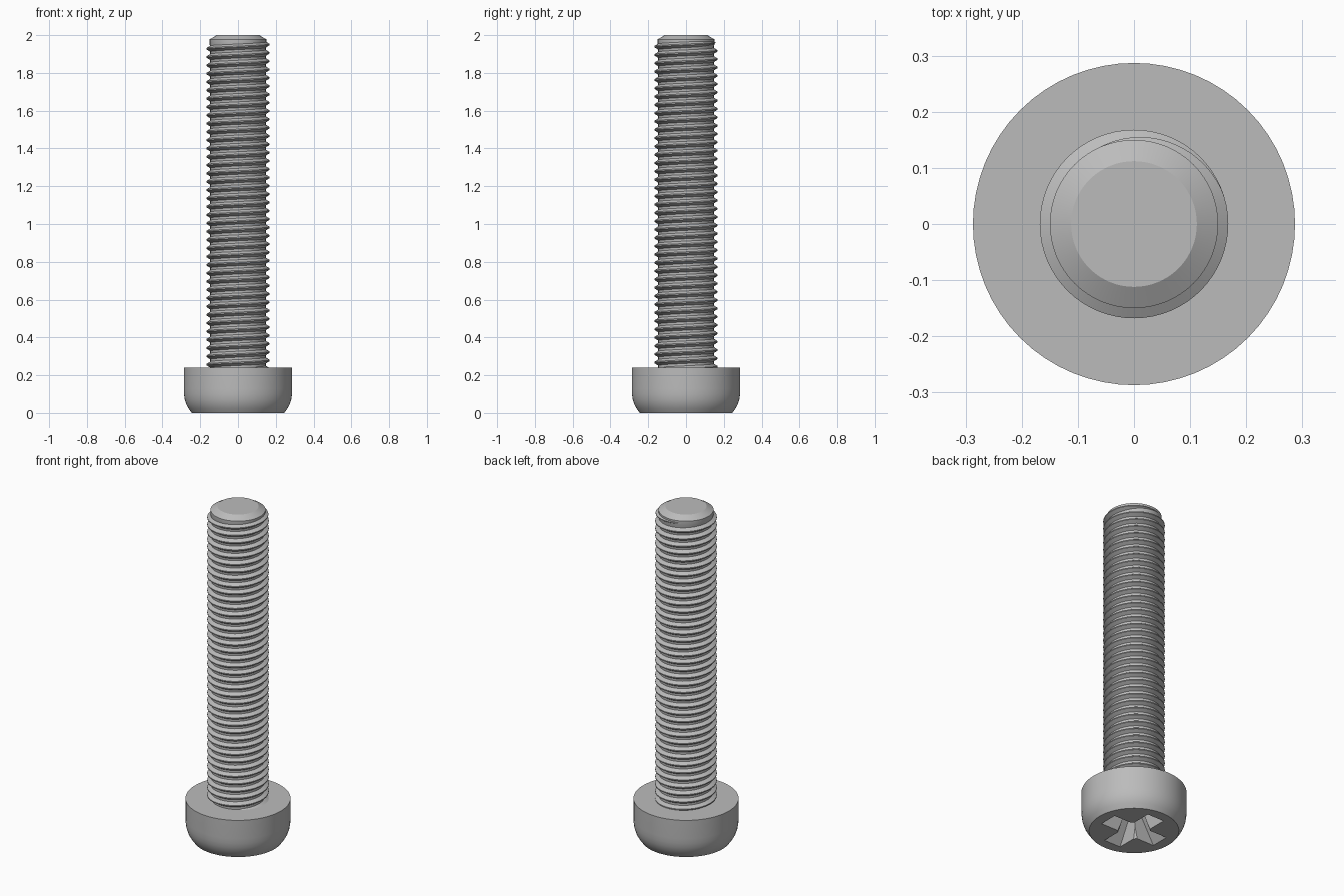
import bpy, bmesh, math
from mathutils import Matrix, Vector

cube = bpy.data.objects.get("Cube")
if cube:
    bpy.data.objects.remove(cube, do_unlink=True)

SEGMENTS = 64
HEAD_TOP = 0.24
ROOT, CREST, PITCH = 0.147, 0.168, 0.044

steel = bpy.data.materials.new("grey_steel")
steel.use_nodes = True
steel.diffuse_color = (0.5, 0.5, 0.5, 1)
steel.node_tree.nodes["Principled BSDF"].inputs["Base Color"].default_value = (0.5, 0.5, 0.5, 1)


def make_object(name, bm):
    bmesh.ops.recalc_face_normals(bm, faces=bm.faces)
    mesh = bpy.data.meshes.new(name)
    bm.to_mesh(mesh)
    bm.free()
    mesh.materials.append(steel)
    obj = bpy.data.objects.new(name, mesh)
    bpy.context.collection.objects.link(obj)
    return obj


def activate(obj):
    bpy.ops.object.select_all(action="DESELECT")
    obj.select_set(True)
    bpy.context.view_layer.objects.active = obj


def lathe(name, profile):
    """Revolve (radius, z) points about z and cap both ends."""
    bm = bmesh.new()
    verts = [bm.verts.new((r, 0, z)) for r, z in profile]
    edges = [bm.edges.new(pair) for pair in zip(verts, verts[1:])]
    bmesh.ops.spin(bm, geom=verts + edges, cent=(0, 0, 0), axis=(0, 0, 1),
                   angle=math.tau, steps=SEGMENTS)
    bmesh.ops.remove_doubles(bm, verts=bm.verts, dist=0.0001)
    bmesh.ops.holes_fill(bm, edges=bm.edges, sides=0)
    return make_object(name, bm)


def cut(target, cutter):
    mod = target.modifiers.new("recess", "BOOLEAN")
    mod.operation = "DIFFERENCE"
    mod.solver = "EXACT"
    mod.object = cutter
    activate(target)
    bpy.ops.object.modifier_apply(modifier=mod.name)
    bpy.data.objects.remove(cutter, do_unlink=True)


def tapered_arm(angle, low, high, depth):
    """Box whose (half length, half width) goes from low to high."""
    bm = bmesh.new()
    bmesh.ops.create_cube(bm, size=2)
    for v in bm.verts:
        (length, width), z = (high, depth) if v.co.z > 0 else (low, -0.01)
        v.co = Vector((v.co.x * length, v.co.y * width, z))
    bm.transform(Matrix.Rotation(angle, 4, "Z"))
    return make_object("recess_arm_cutter", bm)


# Rounded head with a cross recess underneath
head = lathe("head", [(0.245, 0), (0.262, 0.024), (0.274, 0.046), (0.282, 0.072),
                      (0.286, 0.1), (0.287, 0.13), (0.287, HEAD_TOP)])
for angle in (0, math.pi / 2):
    cut(head, tapered_arm(angle, (0.192, 0.057), (0.075, 0.035), 0.145))
core = bmesh.new()
bmesh.ops.create_cone(core, cap_ends=True, segments=4, radius1=0.13, radius2=0.05,
                      depth=0.16, matrix=Matrix.Translation((0, 0, 0.07)))
cut(head, make_object("recess_core_cutter", core))

# Plain shank core with a chamfered tip
shank = lathe("shank", [(ROOT, HEAD_TOP - 0.02), (ROOT, 1.94), (0.15, 1.95),
                        (0.15, 1.978), (0.112, 2)])

# Helical thread ridge that fades out near the tip
end_angle = math.radians(130)
fade = math.radians(110)
turns = 39.5
steps = int(turns * SEGMENTS)
bm = bmesh.new()
previous = None
for i in range(steps + 1):
    back = (steps - i) / steps * turns * math.tau
    theta = end_angle - back
    z = 1.966 - back / math.tau * PITCH
    grow = min(1, back / fade)
    crest = ROOT + (CREST - ROOT) * grow
    section = [(0.14, -0.02), (crest, -0.003), (crest, 0.003), (0.14, 0.02)]
    ring = [bm.verts.new((r * math.cos(theta), r * math.sin(theta), z + dz * (0.4 + 0.6 * grow)))
            for r, dz in section]
    if previous:
        for k in range(4):
            n = (k + 1) % 4
            bm.faces.new((previous[k], previous[n], ring[n], ring[k]))
    else:
        bm.faces.new(ring)
    previous = ring
bm.faces.new(previous)
thread = make_object("thread", bm)

# Smooth curved walls while keeping hard edges
for obj in (head, shank, thread):
    activate(obj)
    bpy.ops.object.shade_smooth_by_angle(angle=math.radians(30))
